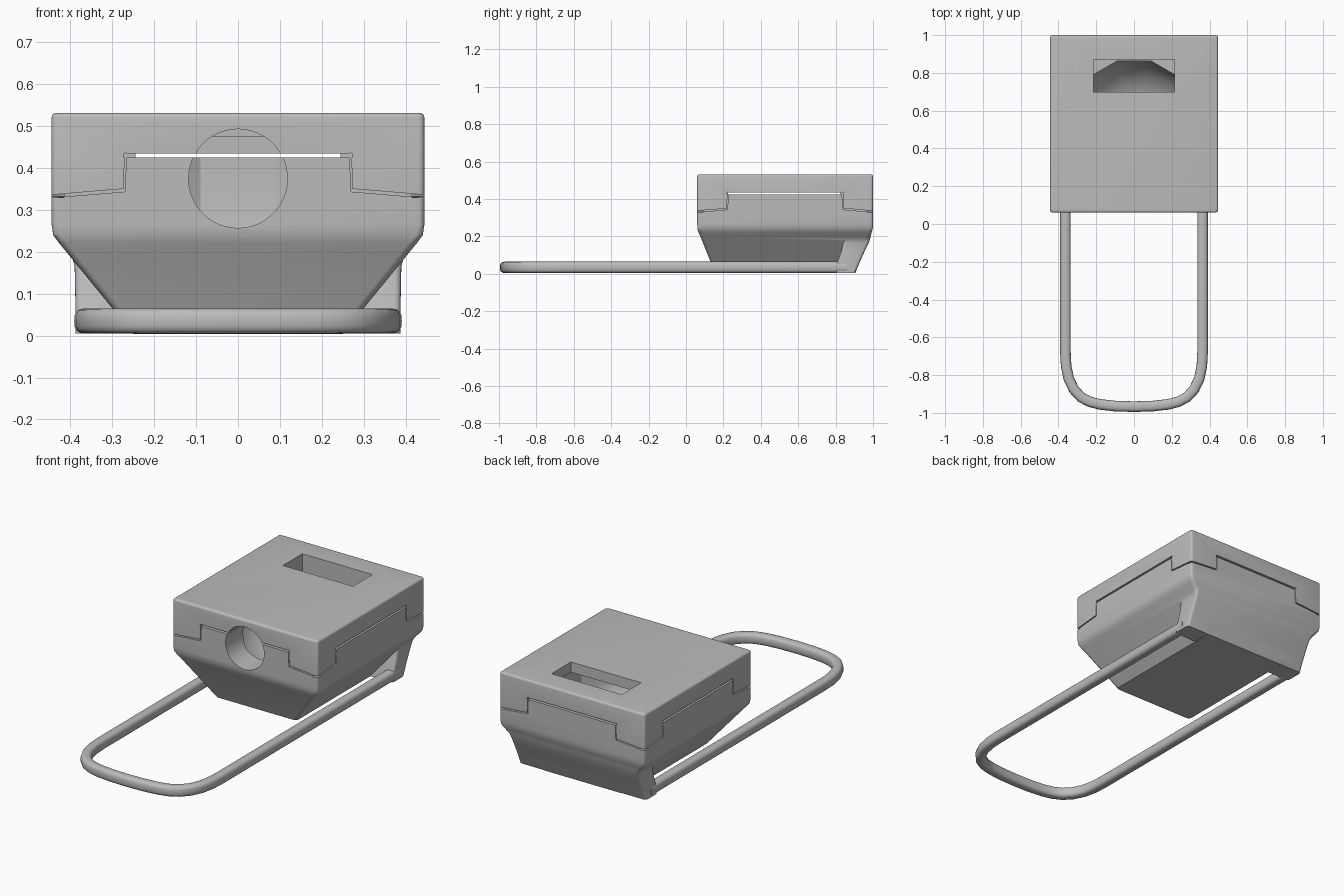
import bpy, bmesh, math
from mathutils import Vector, Matrix

cube = bpy.data.objects.get("Cube")
if cube:
    bpy.data.objects.remove(cube, do_unlink=True)

grey = bpy.data.materials.new("plain grey")
grey.use_nodes = True
COLOUR = (0.5, 0.5, 0.5, 1)
grey.diffuse_color = COLOUR
grey.node_tree.nodes["Principled BSDF"].inputs["Base Color"].default_value = COLOUR

MID = 0.53           # y centre of the housing
HX, HY = 0.445, 0.47  # half width and half depth of the housing


def loft(name, rings):
    """Skin a list of closed rings and cap both ends."""
    bm = bmesh.new()
    rows = [[bm.verts.new(p) for p in ring] for ring in rings]
    n = len(rows[0])
    for a, b in zip(rows, rows[1:]):
        for i in range(n):
            j = (i + 1) % n
            bm.faces.new((a[i], a[j], b[j], b[i]))
    bm.faces.new(rows[0])
    bm.faces.new(rows[-1])
    bmesh.ops.recalc_face_normals(bm, faces=bm.faces)
    mesh = bpy.data.meshes.new(name)
    bm.to_mesh(mesh)
    bm.free()
    mesh.materials.append(grey)
    ob = bpy.data.objects.new(name, mesh)
    bpy.context.collection.objects.link(ob)
    return ob


def rounded(hx, y0, y1, z, r, steps=4):
    """Rounded rectangle in plan."""
    pts = []
    corners = ((hx - r, y1 - r), (r - hx, y1 - r), (r - hx, y0 + r), (hx - r, y0 + r))
    for k, (cx, cy) in enumerate(corners):
        for s in range(steps + 1):
            a = math.pi / 2 * (k + s / steps)
            pts.append((cx + r * math.cos(a), cy + r * math.sin(a), z))
    return pts


def circle(r, z, sides):
    return [(r * math.sin(math.tau * (i + 0.5) / sides),
             MID + r * math.cos(math.tau * (i + 0.5) / sides), z) for i in range(sides)]


def box(name, size, matrix):
    x, y, z = (s / 2 for s in size)
    ob = loft(name, [[(-x, -y, h), (x, -y, h), (x, y, h), (-x, y, h)] for h in (-z, z)])
    ob.data.transform(matrix)
    return ob


def combine(target, other, operation):
    mod = target.modifiers.new("combine", "BOOLEAN")
    mod.operation, mod.solver, mod.object = operation, "EXACT", other
    bpy.context.view_layer.objects.active = target
    bpy.ops.object.modifier_apply(modifier=mod.name)
    bpy.data.objects.remove(other, do_unlink=True)


def smooth(ob, degrees):
    bpy.ops.object.select_all(action="DESELECT")
    ob.select_set(True)
    bpy.context.view_layer.objects.active = ob
    bpy.ops.object.shade_smooth_by_angle(angle=math.radians(degrees))


# Housing: tapered hopper below, straight walls above, rounded top edge
sections = [(0.25, 0.155, 0.905, 0.004, 0.02), (0.41, 0.077, 0.985, 0.2, 0.02),
            (0.428, 0.067, 0.993, 0.222, 0.02), (0.441, 0.061, 0.998, 0.24, 0.016),
            (HX, 0.06, 1.0, 0.265, 0.014)]
for s in range(5):
    a = math.pi / 2 * s / 4
    inset = 0.012 * (1 - math.cos(a))
    sections.append((HX - inset, 0.06 + inset, 1 - inset, 0.52 + 0.012 * math.sin(a), 0.014))
housing = loft("housing", [rounded(*s) for s in sections])

# Wide rear foot that holds the rod ends
foot = loft("rear_foot", [rounded(*s) for s in (
    (0.388, 0.80, 0.904, 0.005, 0.015), (0.388, 0.81, 0.93, 0.065, 0.015),
    (0.389, 0.83, 0.955, 0.12, 0.015), (0.39, 0.84, 0.977, 0.165, 0.015),
    (0.398, 0.848, 0.987, 0.195, 0.015), (0.418, 0.85, 0.992, 0.222, 0.015),
    (0.436, 0.85, 0.996, 0.245, 0.015), (0.441, 0.85, 0.997, 0.262, 0.015))])
combine(housing, foot, "UNION")

# Inner bowl
bowl = loft("bowl_cutter", [circle(r, z, 12) for r, z in (
    (0.06, 0.05), (0.15, 0.065), (0.22, 0.095), (0.29, 0.155),
    (0.33, 0.225), (0.345, 0.29), (0.345, 0.475))])
combine(housing, bowl, "DIFFERENCE")

# Round front opening and rectangular top slot
hole = loft("hole_cutter", [[(0.118 * math.cos(math.tau * i / 48), y,
                              0.375 + 0.118 * math.sin(math.tau * i / 48))
                             for i in range(48)] for y in (-0.1, 0.4)])
combine(housing, hole, "DIFFERENCE")
slot = box("slot_cutter", (0.43, 0.17, 0.3), Matrix.Translation((0, 0.785, 0.58)))
combine(housing, slot, "DIFFERENCE")

# Slits that pass right through, front to back and side to side
for size in ((0.49, 1.2, 0.01), (1.2, 0.60, 0.01)):
    combine(housing, box("slit_cutter", size, Matrix.Translation((0, MID - 0.005, 0.43))),
            "DIFFERENCE")

# Stepped seam between lid and base on all four walls
for k in range(4):
    half, dist = ((HX, HY), (HY, HX))[k % 2]
    step = 0.272 if k % 2 == 0 else 0.31
    wall = Matrix.Translation((0, MID, 0)) @ Matrix.Rotation(k * math.pi / 2, 4, "Z")
    path = [(half + 0.02, 0.331), (step, 0.347), (step - 0.004, 0.435)]
    strips = [(path[0], path[1], 0.007), (path[1], path[2], 0.004),
              ((step, 0.43), (0.23, 0.43), 0.0096)]
    for side in (-1, 1):
        for p, q, width in strips:
            a, b = Vector((side * p[0], 0, p[1])), Vector((side * q[0], 0, q[1]))
            d = b - a
            turn = Matrix.Rotation(-math.atan2(d.z, d.x), 4, "Y")
            place = Matrix.Translation((a + b) / 2 + Vector((0, -dist, 0)))
            cutter = box("seam_cutter", (d.length + 0.003, 0.06, width), wall @ place @ turn)
            combine(housing, cutter, "DIFFERENCE")
smooth(housing, 28)

# Bent rod loop with a soft square section
bend = [(0.363, 0.86), (0.363, -0.68), (0.359, -0.755), (0.345, -0.82), (0.318, -0.876),
        (0.28, -0.917), (0.235, -0.941), (0.18, -0.955), (0.1, -0.964)]
path = [Vector((x, y, 0.035)) for x, y in bend] + [Vector((0, -0.967, 0.035))]
path += [Vector((-x, y, 0.035)) for x, y in reversed(bend)]
rings = []
for i, p in enumerate(path):
    tangent = path[min(i + 1, len(path) - 1)] - path[max(i - 1, 0)]
    out = Vector((tangent.y, -tangent.x, 0)).normalized()
    ring = []
    for s in range(20):
        c, n = math.cos(math.tau * s / 20), math.sin(math.tau * s / 20)
        u, v = (math.copysign(abs(w) ** 0.7, w) for w in (c, n))
        ring.append(p + out * u * 0.028 + Vector((0, 0, v * 0.03)))
    rings.append(ring)
smooth(loft("rod_loop", rings), 50)
